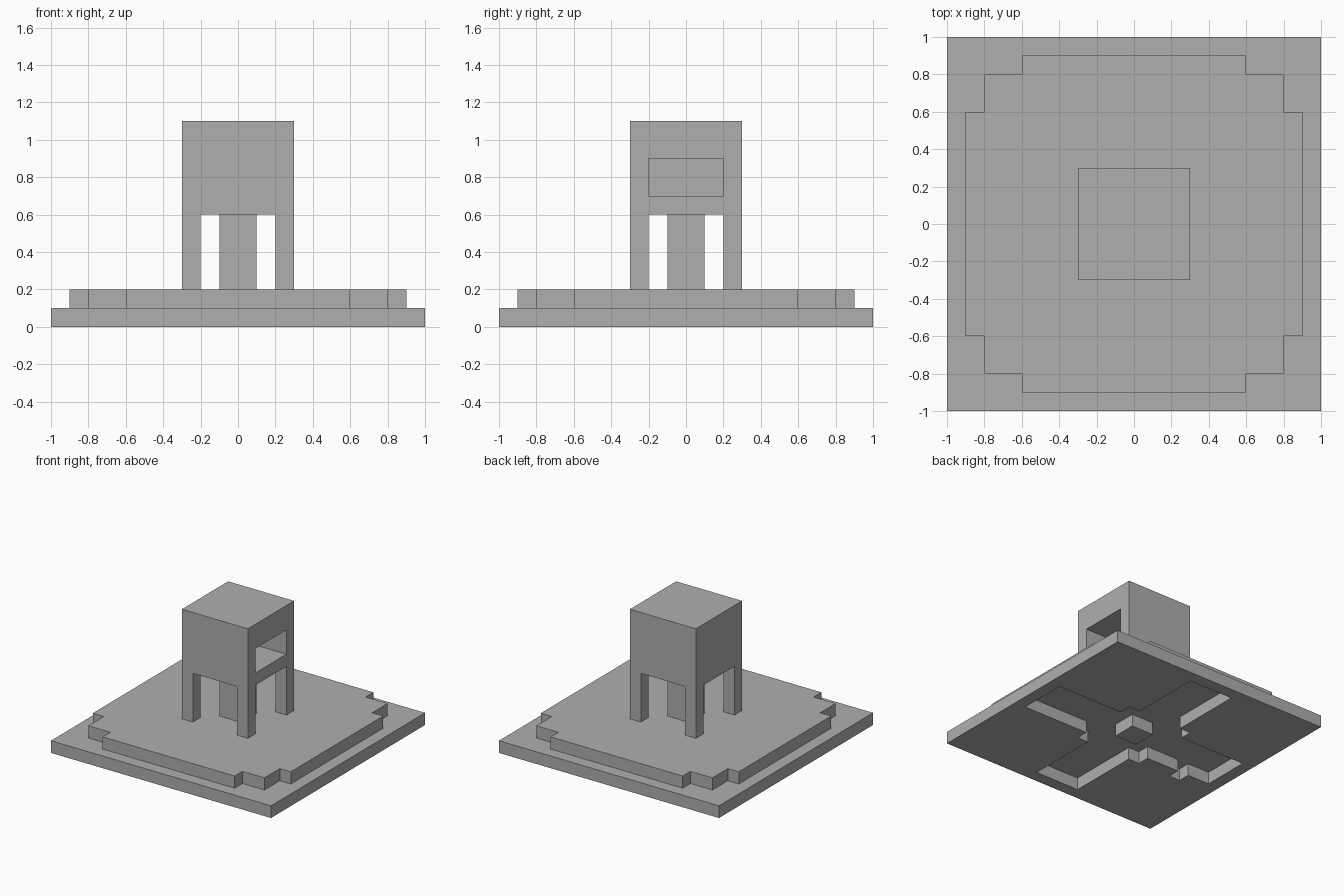
import bpy
import bmesh
from mathutils import Matrix, Vector

default = bpy.data.objects.get("Cube")
if default:
    bpy.data.objects.remove(default, do_unlink=True)

# Single stone colour
stone = bpy.data.materials.new("stone_grey")
stone.use_nodes = True
GREY = (0.43, 0.43, 0.43, 1)
stone.diffuse_color = GREY
stone.node_tree.nodes["Principled BSDF"].inputs["Base Color"].default_value = GREY


def prism(name, outline, z0, z1):
    """Extrude a counter-clockwise flat outline from z0 up to z1."""
    bm = bmesh.new()
    face = bm.faces.new([bm.verts.new((x, y, z0)) for x, y in outline])
    top = bmesh.ops.extrude_face_region(bm, geom=[face])["geom"]
    verts = [g for g in top if isinstance(g, bmesh.types.BMVert)]
    bmesh.ops.translate(bm, verts=verts, vec=(0, 0, z1 - z0))
    bmesh.ops.recalc_face_normals(bm, faces=bm.faces)
    mesh = bpy.data.meshes.new(name)
    bm.to_mesh(mesh)
    bm.free()
    mesh.materials.append(stone)
    obj = bpy.data.objects.new(name, mesh)
    bpy.context.collection.objects.link(obj)
    return obj


def box(name, x0, x1, y0, y1, z0, z1):
    return prism(name, [(x0, y0), (x1, y0), (x1, y1), (x0, y1)], z0, z1)


def four_fold(quarter):
    """Repeat a quarter outline around the centre."""
    points = []
    for i in range(4):
        turn = Matrix.Rotation(i * 1.5707963, 2)
        points += [tuple(round(c, 4) for c in turn @ Vector(p)) for p in quarter]
    return points


def carve(target, cutters):
    """Subtract the cutters, bake the result and discard the helpers."""
    for cutter in cutters:
        cutter.hide_render = True
        mod = target.modifiers.new("carve", 'BOOLEAN')
        mod.operation = 'DIFFERENCE'
        mod.solver = 'EXACT'
        mod.object = cutter
    graph = bpy.context.evaluated_depsgraph_get()
    baked = bpy.data.meshes.new_from_object(target.evaluated_get(graph))
    target.modifiers.clear()
    target.data = baked
    for cutter in cutters:
        bpy.data.objects.remove(cutter, do_unlink=True)


# Square base with a cross-shaped recess and a small side notch underneath
base = box("base_plate", -1, 1, -1, 1, 0, 0.1)
cross = four_fold([(0.9, 0.2), (0.3, 0.2), (0.3, 0.3), (0.2, 0.3), (0.2, 0.9)])
carve(base, [
    prism("cross_cutter", cross, -0.1, 0.2),
    box("notch_cutter", -0.7, -0.6, -0.3, -0.15, -0.1, 0.2),
])

# Terrace with stepped corners
terrace = four_fold([(0.9, 0.6), (0.8, 0.6), (0.8, 0.8), (0.6, 0.8), (0.6, 0.9)])
prism("stepped_terrace", terrace, 0.1, 0.2)

# Tower on four corner legs, with a chamber open to its left side
tower = box("tower", -0.3, 0.3, -0.3, 0.3, 0.2, 1.1)
carve(tower, [
    box("front_arch_cutter", -0.2, 0.2, -0.5, 0.5, 0, 0.6),
    box("side_arch_cutter", -0.5, 0.5, -0.2, 0.2, 0, 0.6),
    box("chamber_cutter", -0.2, 0.5, -0.2, 0.2, 0.7, 0.9),
])

# Central column, passing through the base to the ground
box("central_column", -0.1, 0.1, -0.1, 0.1, 0, 0.6)
